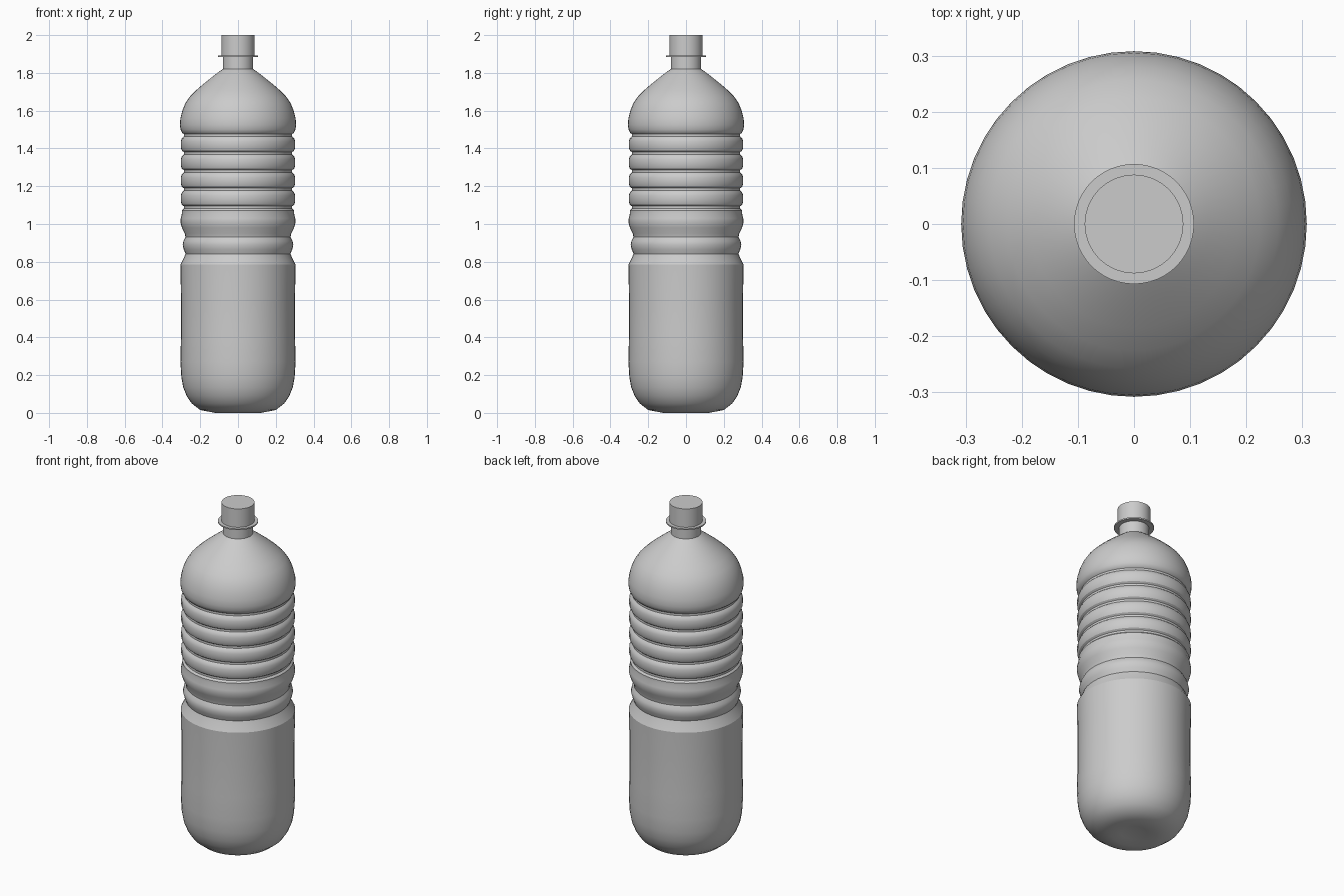
import bpy, bmesh, math

if "Cube" in bpy.data.objects:
    bpy.data.objects.remove(bpy.data.objects["Cube"])


def lathe(name, profile, sides, smooth_angle=28):
    """Spin a (radius, height) profile around z; radius 0 makes a pole."""
    bm = bmesh.new()
    rings = []
    for r, z in profile:
        if r == 0:
            rings.append([bm.verts.new((0, 0, z))] * sides)
        else:
            rings.append([bm.verts.new((r * math.cos(2 * math.pi * i / sides),
                                        r * math.sin(2 * math.pi * i / sides), z))
                          for i in range(sides)])
    for a, b in zip(rings, rings[1:]):
        for i in range(sides):
            j = (i + 1) % sides
            bm.faces.new(list(dict.fromkeys((a[i], a[j], b[j], b[i]))))
    bmesh.ops.recalc_face_normals(bm, faces=bm.faces)
    mesh = bpy.data.meshes.new(name)
    bm.to_mesh(mesh)
    bm.free()
    ob = bpy.data.objects.new(name, mesh)
    bpy.context.collection.objects.link(ob)
    bpy.ops.object.select_all(action='DESELECT')
    ob.select_set(True)
    bpy.context.view_layer.objects.active = ob
    bpy.ops.object.shade_smooth_by_angle(angle=math.radians(smooth_angle))
    return ob


# Base and smooth lower body
profile = [(0, 0.015), (0.07, 0.01), (0.12, 0.0), (0.20, 0.015), (0.245, 0.05),
           (0.272, 0.09), (0.29, 0.135), (0.30, 0.19), (0.305, 0.27),
           (0.302, 0.40), (0.302, 0.62), (0.305, 0.785)]
# Waist with two wide grooves
profile += [(0.287, 0.82), (0.278, 0.842), (0.287, 0.865), (0.293, 0.89),
            (0.289, 0.91), (0.278, 0.93), (0.282, 0.95), (0.297, 0.98),
            (0.305, 1.01), (0.303, 1.03), (0.297, 1.055)]
# Narrow repeated grooves with rounded ribs between them
for k in range(5):
    z = 1.088 + 0.0955 * k
    profile += [(0.297, z - 0.016), (0.287, z - 0.006), (0.287, z + 0.006),
                (0.297, z + 0.014)]
    if k < 4:
        profile += [(0.303, z + 0.03), (0.303, z + 0.063)]
# Shoulder and neck
profile += [(0.304, 1.50), (0.308, 1.525), (0.305, 1.56), (0.295, 1.60),
            (0.28, 1.637), (0.257, 1.672), (0.225, 1.705), (0.185, 1.74),
            (0.135, 1.78), (0.095, 1.81), (0.08, 1.82), (0.08, 1.90)]
lathe("bottle_body", profile, 48)

# Thin collar ring under the cap
lathe("neck_collar", [(0.079, 1.884), (0.107, 1.884), (0.107, 1.892), (0.079, 1.892)], 48)

# Screw cap
lathe("cap", [(0, 1.892), (0.088, 1.892), (0.088, 2.0), (0, 2.0)], 32)
